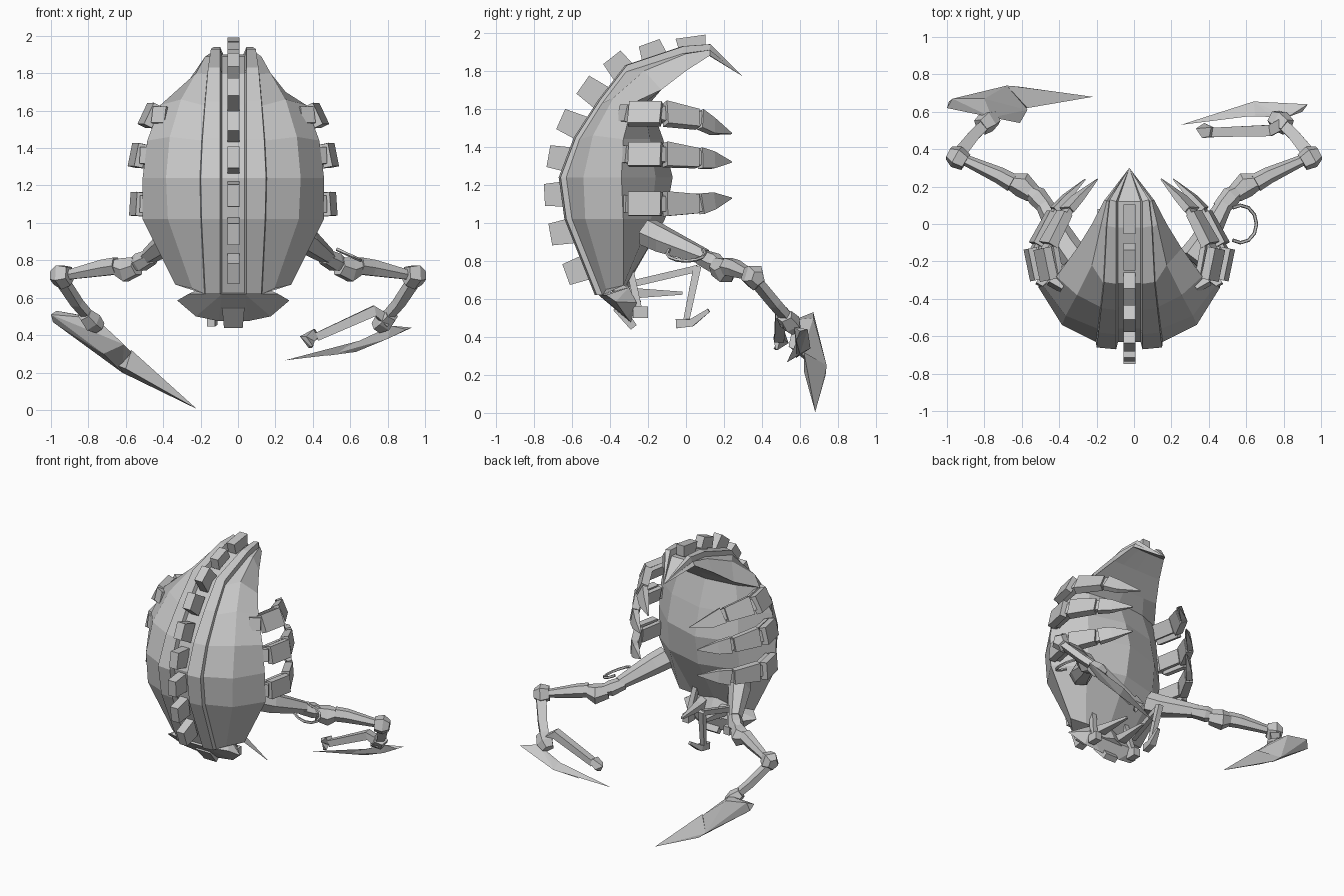
import bpy, bmesh, math
from mathutils import Vector as V

CX = -0.025  # body centre line
mat = bpy.data.materials.new("grey_chitin")
mat.diffuse_color = (0.58, 0.58, 0.58, 1)


def finish(name, bm):
    bmesh.ops.recalc_face_normals(bm, faces=bm.faces)
    me = bpy.data.meshes.new(name)
    bm.to_mesh(me)
    bm.free()
    me.materials.append(mat)
    ob = bpy.data.objects.new(name, me)
    bpy.context.collection.objects.link(ob)
    return ob


def hull(name, pts):
    bm = bmesh.new()
    for p in pts:
        bm.verts.new(p)
    bmesh.ops.convex_hull(bm, input=bm.verts)
    bmesh.ops.delete(bm, geom=[v for v in bm.verts if not v.link_faces], context='VERTS')
    return finish(name, bm)


def limb(name, path, sizes, side=(0, 0, 1), n=4):
    """Faceted tube along a path; sizes are (half side, half across) per point."""
    path = [V(p) for p in path]
    bm = bmesh.new()
    rings = []
    for i, p in enumerate(path):
        d = (path[min(i + 1, len(path) - 1)] - path[max(i - 1, 0)]).normalized()
        s = V(side)
        s = (s - d * s.dot(d)).normalized()
        t = d.cross(s)
        k = math.sqrt(2) if n == 4 else 1
        ring = []
        for j in range(n):
            a = 2 * math.pi * (j + 0.5) / n
            ring.append(bm.verts.new(p + s * math.cos(a) * k * sizes[i][0] + t * math.sin(a) * k * sizes[i][1]))
        rings.append(ring)
    for a, b in zip(rings, rings[1:]):
        for j in range(n):
            bm.faces.new((a[j], a[(j + 1) % n], b[(j + 1) % n], b[j]))
    bm.faces.new(rings[0])
    bm.faces.new(rings[-1])
    return finish(name, bm)


def body(s, x, y, z):
    return (CX + s * x, y, z)


# shell rows: ridge (y, z, half width), panel middle (x, y, z), rim (x, y, z), back y
rows = [
    ((-.48, .62, .15), (.22, -.42, .65), (.31, -.33, .67), -.31),
    ((-.64, 1.02, .17), (.35, -.53, 1.02), (.485, -.33, 1.02), -.11),
    ((-.67, 1.24, .175), (.36, -.54, 1.24), (.485, -.34, 1.24), -.07),
    ((-.59, 1.45, .165), (.34, -.49, 1.46), (.46, -.33, 1.44), -.12),
    ((-.46, 1.65, .15), (.28, -.38, 1.66), (.39, -.28, 1.63), -.19),
    ((-.32, 1.83, .135), (.20, -.22, 1.80), (.28, -.13, 1.70), -.13),
    ((-.02, 1.93, .12), (.15, 0, 1.89), (.20, 0, 1.80), .0),
    ((.12, 1.94, .105), (.12, .125, 1.91), (.135, .125, 1.88), .12),
]
bm = bmesh.new()
loops = []
for (ry, rz, rw), m, e, by in rows:
    up = min(1, max(0, (rz - 1.3) / .6))       # lift direction turns upwards over the hood
    dy, dz = .04 * (1 - up), -.04 * up
    half = [(.06, ry + dy, rz + dz), (.07, ry, rz), (rw, ry + .01, rz),
            (rw + .004, ry + dy, rz + dz), m, e,
            (e[0] * .6, (e[1] + by * 2) / 3, e[2])]
    right = [bm.verts.new(body(1, *p)) for p in half]
    left = [bm.verts.new(body(-1, *p)) for p in half]
    back = bm.verts.new(body(1, 0, by, e[2]))
    loops.append(right + [back] + left[::-1])
for a, b in zip(loops, loops[1:]):
    for j in range(len(a)):
        k = (j + 1) % len(a)
        bm.faces.new((a[j], a[k], b[k], b[j]))
bm.faces.new(loops[0])
tip = bm.verts.new((CX, .30, 1.77))
for j in range(len(loops[-1])):
    bm.faces.new((loops[-1][j], loops[-1][(j + 1) % len(loops[-1])], tip))
finish("shell_body", bm)

# row of plates down the spine: y, z, outward angle
plates = [(-.57, .75, 200), (-.65, .95, 190), (-.68, 1.15, 183), (-.66, 1.34, 170), (-.60, 1.52, 156),
          (-.49, 1.69, 145), (-.35, 1.82, 128), (-.18, 1.91, 110), (.03, 1.94, 98)]
for i, (y, z, deg) in enumerate(plates):
    d = V((0, math.cos(math.radians(deg)), math.sin(math.radians(deg))))
    c = V((CX, y, z))
    h = .065 if i < 7 else .04
    limb("spine_plate", [c - d * h, c + d * h], [(.032, .068), (.032, .058 if i < 8 else .08)], (1, 0, 0))

# three ribs each side, each with two plates and a pointed end
ribs = [(0, 1.10, 1.10, 1.13, .005), (0, 1.36, 1.34, 1.32, .015), (-.065, 1.575, 1.545, 1.47, .035)]
for s in (-1, 1):
    for dx, z0, z1, z2, roll in ribs:
        up = (-s * roll * 14, 0, 1)
        P = lambda x, y, z: body(s, x + dx, y, z)
        limb("rib_root", [P(.42, -.34, z0), P(.49, -.30, z0)], [(.045, .02)] * 2, up)
        limb("rib_plate", [P(.495, -.30, z0), P(.53, -.13, z0)], [(.063, .024)] * 2, up)
        limb("rib_backing", [P(.45, -.29, z0), P(.48, -.12, z0)], [(.05, .015)] * 2, up)
        limb("rib_link", [P(.51, -.14, z0), P(.39, .08, z1)], [(.04, .015)] * 2, up)
        limb("rib_plate", [P(.50, -.11, z0), P(.41, .06, z1)], [(.065, .028), (.05, .026)], up)
        limb("rib_point", [P(.40, .075, z1), P(.34, .14, (z1 + z2) / 2), P(.235, .24, z2)],
             [(.055, .02), (.045, .018), (.003, .003)], up)

# arms
for s in (-1, 1):
    A = lambda x, y, z: (s * x, y, z)
    limb("shoulder", [A(.30, -.20, .95), A(.36, -.12, .91), A(.48, .10, .82)],
         [(.08, .08), (.075, .075), (.045, .045)], n=6)
    limb("upper_joint", [A(.46, .08, .82), A(.52, .15, .79), A(.56, .18, .78)],
         [(.045, .045), (.055, .055), (.035, .035)], n=6)
    limb("elbow_joint", [A(.54, .16, .77), A(.60, .21, .75), A(.67, .23, .77)],
         [(.055, .05), (.072, .068), (.04, .04)], n=6)
    limb("forearm", [A(.65, .22, .77), A(.72, .26, .76), A(.92, .35, .72)],
         [(.052, .05), (.05, .045), (.028, .028)], n=6)
    limb("wrist_knuckle", [A(.90, .33, .72), A(.95, .36, .715), A(.99, .38, .71)],
         [(.055, .05), (.072, .065), (.04, .04)], n=5)
    limb("lower_arm", [A(.94, .37, .69), A(.86, .47, .57), A(.79, .54, .49)],
         [(.02, .035), (.022, .03), (.02, .028)], n=4)
    limb("hand_joint", [A(.82, .52, .51), A(.78, .55, .47), A(.74, .57, .44)],
         [(.04, .05), (.055, .062), (.035, .045)], n=5)

# large blade on one hand
hull("blade_base", [(-1, .62, .51), (-.99, .655, .47), (-.97, .67, .53), (-.68, .74, .25), (-.62, .72, .20),
                    (-.61, .54, .35), (-.57, .61, .31), (-.76, .57, .49), (-.80, .67, .50), (-.72, .60, .30)])
hull("blade_tip", [(-.68, .74, .25), (-.62, .735, .20), (-.57, .62, .32), (-.60, .62, .22), (-.22, .68, .005)])

# pincer on the other hand
hull("pincer_outer", [(.93, .64, .44), (.90, .60, .43), (.82, .57, .45), (.64, .655, .34), (.63, .60, .31),
                      (.80, .58, .38), (.72, .59, .40), (.48, .58, .29)])
hull("pincer_tip", [(.64, .655, .34), (.63, .60, .31), (.65, .58, .37), (.25, .53, .265)])
limb("pincer_finger", [(.80, .54, .47), (.73, .50, .53), (.42, .49, .39)],
     [(.03, .03), (.028, .03), (.022, .025)])
limb("pincer_nail", [(.42, .49, .41), (.37, .50, .38), (.39, .47, .335)],
     [(.025, .025), (.03, .03), (.008, .01)])

# hose looping out beside one arm
loop = [(.57 + .085 * math.cos(a), .1 * math.sin(a), .84 - .04 * math.cos(a))
        for a in [math.radians(-120 + 30 * i) for i in range(9)]]
limb("hose", loop, [(.01, .01)] * len(loop), n=5)

# head and jaw
hull("head_plate", [body(s, *p) for s in (-1, 1) for p in
                    [(.24, -.42, .62), (.30, -.37, .585), (.20, -.31, .50), (.08, -.29, .475),
                     (.06, -.46, .62), (.20, -.26, .58), (.15, -.30, .66)]])
limb("jaw", [(CX, -.36, .56), (CX, -.275, .45)], [(.06, .03), (.05, .02)], (1, 0, 0))
limb("neck", [(CX, -.36, .70), (CX, -.28, .56)], [(.12, .06), (.10, .05)], (1, 0, 0), 6)

# small legs and feelers under the body
for s in (-1, 1):
    B = lambda x, y, z: body(s, x, y, z)
    limb("front_leg", [B(.14, -.30, .78), B(.17, -.25, .55)], [(.018, .018)] * 2, (1, 0, 0))
    limb("front_foot", [B(.17, -.28, .53), B(.17, -.20, .53)], [(.025, .03)] * 2, (1, 0, 0))
    limb("feeler", [B(.10, -.38, .65), B(.09, -.25, .63), B(.07, -.02, .63)],
         [(.035, .03), (.03, .025), (.008, .008)], (1, 0, 0))

# single hooked leg on one side
B = lambda x, y, z: body(-1, x, y, z)
limb("mid_leg_upper", [B(.20, -.28, .68), B(.15, .06, .76)], [(.018, .018)] * 2, (1, 0, 0))
limb("mid_leg_lower", [B(.15, .06, .77), B(.12, .0, .48)], [(.02, .02), (.016, .016)], (1, 0, 0))
limb("mid_leg_hook", [B(.12, -.05, .47), B(.11, .03, .475), B(.09, .12, .54)],
     [(.022, .025), (.025, .02), (.01, .01)], (1, 0, 0))
